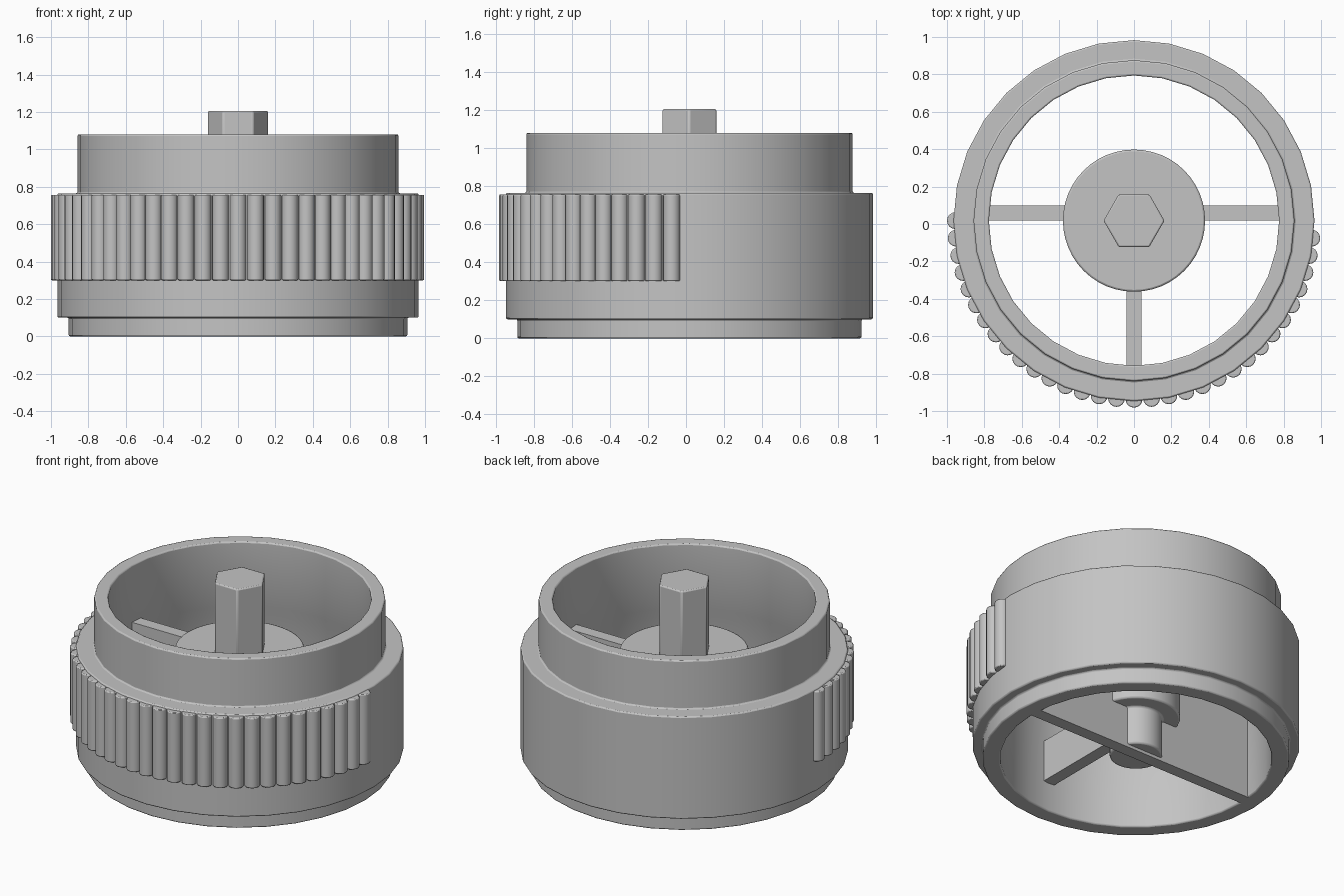
import bpy, bmesh, math
from mathutils import Matrix, Vector

cube = bpy.data.objects.get("Cube")
if cube:
    bpy.data.objects.remove(cube, do_unlink=True)

CENTRE_Y = 0.018
grey = bpy.data.materials.new("plain grey")
colour = (0.55, 0.55, 0.55, 1)
grey.diffuse_color = colour
grey.use_nodes = True
grey.node_tree.nodes["Principled BSDF"].inputs["Base Color"].default_value = colour


def finish(name, bm, bevel=0.0):
    """Turn a bmesh into a shaded, optionally bevelled object."""
    bmesh.ops.recalc_face_normals(bm, faces=bm.faces)
    mesh = bpy.data.meshes.new(name)
    bm.to_mesh(mesh)
    bm.free()
    mesh.materials.append(grey)
    obj = bpy.data.objects.new(name, mesh)
    bpy.context.collection.objects.link(obj)
    obj.location.y = CENTRE_Y
    if bevel:
        mod = obj.modifiers.new("soft edges", "BEVEL")
        mod.width = bevel
        mod.segments = 2
        mod.angle_limit = math.radians(40)
    bpy.ops.object.select_all(action="DESELECT")
    obj.select_set(True)
    bpy.context.view_layer.objects.active = obj
    bpy.ops.object.shade_smooth_by_angle(angle=math.radians(35))
    return obj


def lathe(name, profile, sides, closed, bevel):
    """Revolve (radius, height) points around z."""
    bm = bmesh.new()
    verts = [bm.verts.new((r, 0, z)) for r, z in profile]
    edges = [bm.edges.new(pair) for pair in zip(verts, verts[1:])]
    if closed:
        edges.append(bm.edges.new((verts[-1], verts[0])))
    bmesh.ops.spin(bm, geom=verts + edges, cent=(0, 0, 0), axis=(0, 0, 1),
                   angle=math.tau, steps=sides, use_duplicate=False)
    bmesh.ops.remove_doubles(bm, verts=bm.verts, dist=0.0005)
    return finish(name, bm, bevel)


def prism(bm, radius, low, high, sides, x=0, y=0, turn=0):
    place = Matrix.Translation((x, y, (low + high) / 2)) @ Matrix.Rotation(turn, 4, "Z")
    bmesh.ops.create_cone(bm, cap_ends=True, segments=sides, radius1=radius,
                          radius2=radius, depth=high - low, matrix=place)


def box(name, low, high):
    bm = bmesh.new()
    low, high = Vector(low), Vector(high)
    size = Matrix.Diagonal((*(high - low), 1))
    bmesh.ops.create_cube(bm, size=1, matrix=Matrix.Translation((low + high) / 2) @ size)
    return finish(name, bm)


# Hollow stepped housing
lathe("housing", [(0.905, 0), (0.905, 0.1), (0.965, 0.1), (0.965, 0.765),
                  (0.858, 0.765), (0.858, 1.08), (0.776, 1.08), (0.776, 0.66),
                  (0.8, 0.6), (0.8, 0)], 32, True, 0.008)

# Grip ribs around the front half
bm = bmesh.new()
RIBS = 32
for i in range(RIBS):
    a = math.pi + math.pi * i / RIBS
    prism(bm, 0.045, 0.3, 0.757, 16, 0.955 * math.cos(a), 0.955 * math.sin(a))
finish("grip_ribs", bm, 0.006)

# Central hub: disc, collar and lower shaft
lathe("hub", [(0, 0.02), (0.155, 0.02), (0.155, 0.27), (0.26, 0.27), (0.26, 0.6),
              (0.38, 0.6), (0.38, 0.755), (0, 0.755)], 48, False, 0.01)

# Hexagonal drive post
bm = bmesh.new()
prism(bm, 0.163, 0.7, 1.205, 6, turn=math.pi / 6)
finish("hex_post", bm, 0.008)

# Cross plate and front spoke holding the hub
box("cross_plate", (-0.81, 0, 0), (0.81, 0.08, 0.71))
box("front_spoke", (-0.04, -0.81, 0.19), (0.04, 0.02, 0.46))
